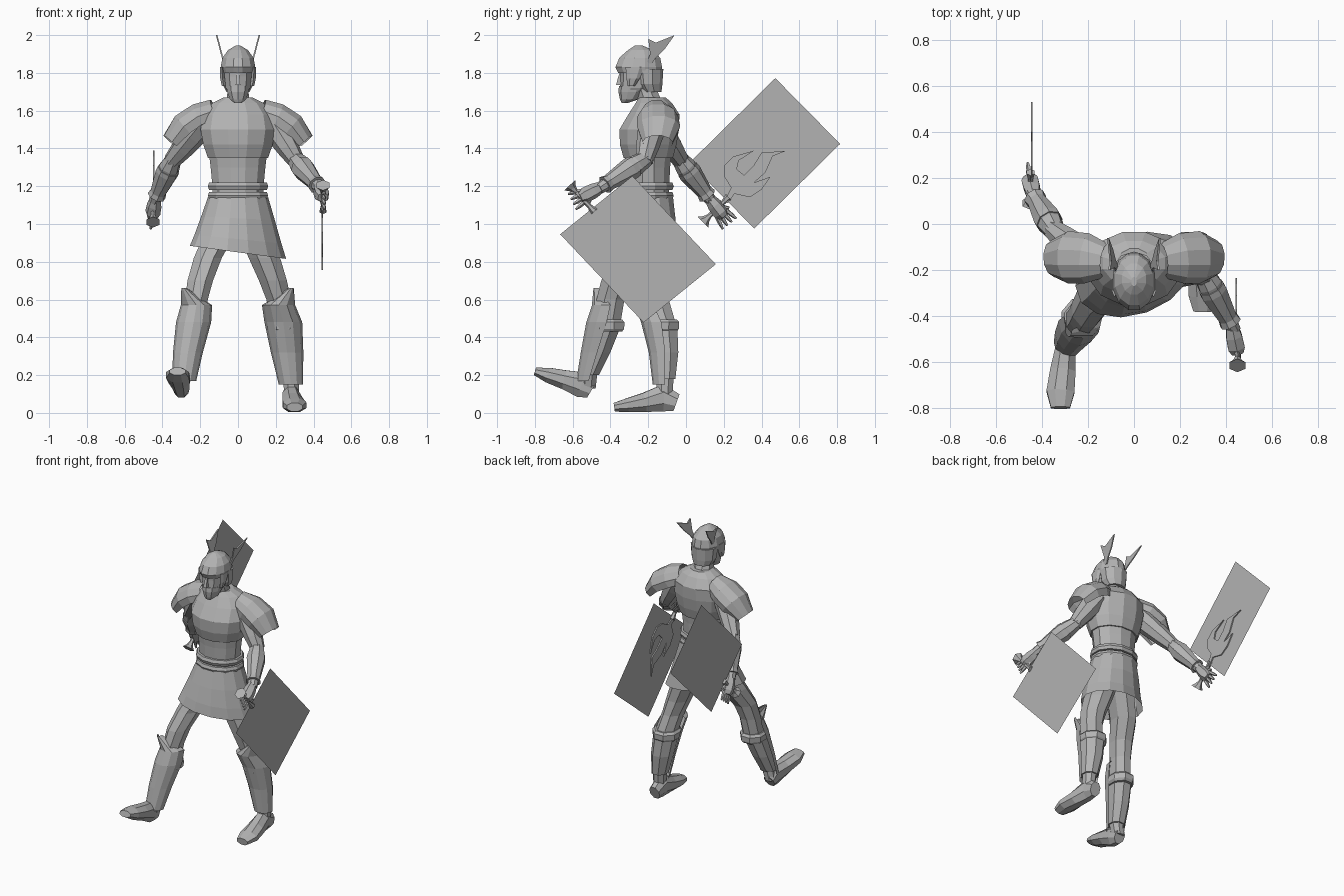
import bpy
import bmesh
from math import cos, sin, pi
from mathutils import Vector

default_cube = bpy.data.objects.get("Cube")
if default_cube:
    bpy.data.objects.remove(default_cube, do_unlink=True)

# One plain grey for the whole figure
grey = bpy.data.materials.new("plain_grey")
grey.use_nodes = True
grey.diffuse_color = (.45, .45, .45, 1)
shader = next(n for n in grey.node_tree.nodes if n.type == "BSDF_PRINCIPLED")
shader.inputs["Base Color"].default_value = grey.diffuse_color

UP = Vector((0, 0, 1))
RIGHT, LEFT = -1, 1
SIDE_NAME = {RIGHT: "right", LEFT: "left"}


def finish(name, bm, closed=True):
    """Turn a bmesh into a named, flat shaded grey object."""
    if closed:
        bmesh.ops.recalc_face_normals(bm, faces=bm.faces)
    mesh = bpy.data.meshes.new(name)
    bm.to_mesh(mesh)
    bm.free()
    mesh.materials.append(grey)
    part = bpy.data.objects.new(name, mesh)
    bpy.context.collection.objects.link(part)
    return part


def loft(name, rows, sides=8, along_path=False, arc=None, reshape=None):
    """Skin elliptical rings (x, y, z, half width, half depth).
    Rings lie flat, or square to the path; an arc gives an open shell."""
    bm = bmesh.new()
    centres = [Vector(row[:3]) for row in rows]
    rings = []
    for i, row in enumerate(rows):
        across, depth = Vector((1, 0, 0)), Vector((0, 1, 0))
        if along_path:
            tangent = centres[min(i + 1, len(rows) - 1)] - centres[max(i - 1, 0)]
            tangent.normalize()
            across = tangent.cross(UP).normalized()
            depth = across.cross(tangent)
        if arc:
            start, end = arc
            angles = [start + (end - start) * k / sides for k in range(sides + 1)]
        else:
            angles = [2 * pi * (k + .5) / sides for k in range(sides)]
        ring = []
        for angle in angles:
            point = centres[i] + across * row[3] * cos(angle) + depth * row[4] * sin(angle)
            ring.append(bm.verts.new(reshape(point) if reshape else point))
        rings.append(ring)
    count = len(rings[0])
    for lower, upper in zip(rings, rings[1:]):
        for k in range(count - 1 if arc else count):
            n = (k + 1) % count
            bm.faces.new((lower[k], lower[n], upper[n], upper[k]))
    if not arc:
        bm.faces.new(rings[0])
        bm.faces.new(rings[-1])
    return finish(name, bm)


def sheet(name, points, thickness=0):
    """Flat outline in space, optionally thickened along x."""
    bm = bmesh.new()
    face = bm.faces.new([bm.verts.new(p) for p in points])
    if thickness:
        result = bmesh.ops.extrude_face_region(bm, geom=[face], use_keep_orig=True)
        moved = [v for v in result["geom"] if isinstance(v, bmesh.types.BMVert)]
        bmesh.ops.translate(bm, verts=moved, vec=(thickness, 0, 0))
    return finish(name, bm, closed=bool(thickness))


def between(start, end, stations):
    """Rows on the straight line start-end from (fraction, radius) pairs."""
    start, end = Vector(start), Vector(end)
    return [(*start.lerp(end, t), r, r) for t, r in stations]


def central(profile):
    """Rows centred on x = 0 from (y, z, half width, half depth)."""
    return [(0, *row) for row in profile]


# Torso, breastplate, belt and skirt
loft("abdomen", central([(-.2, 1.1, .14, .115), (-.2, 1.2, .14, .115),
                         (-.2, 1.3, .15, .12), (-.2, 1.38, .16, .13)]), 12)
loft("breastplate", central([(-.2, 1.35, .165, .135), (-.2, 1.42, .19, .155),
                             (-.195, 1.5, .205, .163), (-.17, 1.58, .19, .14),
                             (-.17, 1.64, .14, .1), (-.18, 1.67, .08, .075)]), 12)
for name, base in (("lower_belt", 1.13), ("upper_belt", 1.18)):
    loft(name, central([(-.2, base, .158, .132), (-.2, base + .02, .165, .14),
                        (-.2, base + .04, .158, .132)]), 12)


def skirt_shape(point):
    """Swing the hem with the stride and lift it on the right."""
    drop = (1.14 - point.z) / .3
    point.y += .2 * point.x * drop
    point.z -= .14 * point.x * drop
    return point


loft("skirt", central([(-.2, 1.14, .16, .135), (-.21, 1.03, .195, .155),
                       (-.22, .92, .23, .17), (-.22, .85, .255, .18)]), 14,
     arc=(0, 2 * pi), reshape=skirt_shape)

# Neck, head, beard and helmet
loft("neck", central([(-.18, 1.62, .07, .07), (-.21, 1.7, .06, .065),
                      (-.23, 1.78, .06, .07)]), 8)
loft("face", central([(-.29, 1.68, .045, .055), (-.265, 1.72, .068, .085),
                      (-.25, 1.78, .078, .1), (-.25, 1.84, .08, .105)]), 10)
loft("beard", central([(-.325, 1.64, .02, .015), (-.3, 1.66, .045, .05),
                       (-.285, 1.7, .06, .073), (-.28, 1.73, .065, .075)]), 10)
loft("nose", central([(-.35, 1.735, .018, .028), (-.35, 1.76, .014, .02),
                      (-.34, 1.81, .01, .012)]), 4)
loft("helmet_back", central([(-.185, 1.7, .065, .055), (-.2, 1.74, .085, .075),
                             (-.205, 1.82, .093, .085)]), 10)
loft("helmet_dome", central([(-.245, 1.8, .088, .118), (-.25, 1.83, .095, .128),
                             (-.245, 1.88, .085, .112), (-.24, 1.92, .055, .07),
                             (-.25, 1.945, .012, .02)]), 12)
HORN = [(-.21, 1.85), (-.19, 1.9), (-.2, 1.98), (-.16, 1.96),
        (-.06, 2), (-.11, 1.93), (-.16, 1.88), (-.18, 1.85)]
for side in (RIGHT, LEFT):
    label = SIDE_NAME[side]
    sheet(label + "_horn",
          [(side * (.07 + .26 * (z - 1.85)), y, z) for y, z in HORN], side * .008)
    loft(label + "_cheek_guard",
         [(side * .075, -.29, 1.73, .012, .02), (side * .082, -.28, 1.77, .014, .035),
          (side * .085, -.27, 1.83, .012, .05)], 6)
    # Shoulder guards flaring over the upper arms
    loft(label + "_shoulder_guard",
         [(side * .12, -.16, 1.59, .075, .075), (side * .2, -.15, 1.56, .11, .085),
          (side * .28, -.145, 1.51, .115, .085), (side * .35, -.15, 1.43, .08, .06)],
         7, along_path=True, arc=(-.15 * pi, 1.15 * pi))

# Arms: one swings back, the other forward
ARMS = {RIGHT: ((-.17, -.17, 1.55), (-.345, -.03, 1.34), (-.435, .12, 1.14), (-.455, .2, 1.04)),
        LEFT: ((.17, -.17, 1.55), (.305, -.22, 1.34), (.425, -.44, 1.2), (.45, -.56, 1.14))}
for side, (shoulder, elbow, wrist, knuckles) in ARMS.items():
    label = SIDE_NAME[side]
    loft(label + "_upper_arm",
         between(shoulder, elbow, [(0, .075), (.35, .07), (.7, .06), (1.05, .045)]),
         along_path=True)
    loft(label + "_forearm",
         between(elbow, wrist, [(-.1, .04), (.2, .056), (.6, .045), (1.1, .03)]),
         along_path=True)
    loft(label + "_bracer",
         between(elbow, wrist, [(.25, .06), (.35, .062), (.85, .043), (.95, .05)]),
         along_path=True)
    loft(label + "_palm",
         between(wrist, knuckles, [(0, .028), (.4, .04), (.8, .042), (1, .03)]),
         6, along_path=True)
    # Four fingers fanned across the knuckles, and a thumb
    root = Vector(wrist).lerp(Vector(knuckles), .85)
    reach = (Vector(knuckles) - Vector(wrist)).normalized()
    spread = reach.cross(Vector((1, 0, 0))).normalized()
    for k in range(4):
        start = root + spread * .02 * (k - 1.5)
        tip = start + reach * .07 + spread * .01 * (k - 1.5)
        loft(f"{label}_finger_{k + 1}",
             between(start, tip, [(0, .012), (.6, .011), (1, .006)]), 5, along_path=True)
    thumb = Vector(wrist).lerp(Vector(knuckles), .4)
    loft(label + "_thumb",
         between(thumb, thumb + reach * .06 - spread * .05, [(0, .016), (1, .008)]),
         5, along_path=True)

# Weapons: a backing panel, a flame shaped blade and a hilt in each hand
FLAME = [(-.015, .03), (.065, .005), (.08, -.065), (.12, -.105), (.19, -.105),
         (.29, -.05), (.195, -.07), (.155, -.045), (.16, .005), (.23, .005),
         (.31, -.015), (.41, .07), (.34, .04), (.25, .075), (.17, .07),
         (.255, .11), (.17, .125), (.1, .11), (.055, .04), (-.005, .05)]
PANEL = [(0, -.245), (.64, -.245), (.64, .245), (0, .245)]
GRIPS = {RIGHT: ((.19, 1.15), (.71, .7), (.7, -.71)),
         LEFT: ((-.475, 1.1), (.69, -.73), (-.78, -.63))}
for side, (grip, forward, sideways) in GRIPS.items():
    label = SIDE_NAME[side]

    def place(along, lateral, x):
        return Vector((x, grip[0] + along * forward[0] + lateral * sideways[0],
                       grip[1] + along * forward[1] + lateral * sideways[1]))

    sheet(label + "_panel", [place(a, b, side * .45) for a, b in PANEL])
    sheet(label + "_flame_blade",
          [place(a, b, side * .449) for a, b in FLAME], -side * .008)
    loft(label + "_hilt",
         between(place(-.17, .03, side * .45), place(.02, .03, side * .45),
                 [(0, .04), (.12, .022), (.25, .013), (.8, .013), (1, .02)]),
         6, along_path=True)

# Legs: right strides forward, left carries the weight
LEGS = {RIGHT: [(-.09, -.24, .96, .09, .1), (-.16, -.3, .82, .08, .1),
                (-.2, -.37, .7, .073, .085), (-.22, -.4, .6, .065, .08),
                (-.235, -.42, .48, .065, .08), (-.265, -.47, .32, .057, .065),
                (-.285, -.515, .2, .046, .048), (-.3, -.52, .13, .04, .045)],
        LEFT: [(.08, -.21, .96, .09, .1), (.14, -.2, .82, .09, .1),
               (.185, -.19, .7, .08, .09), (.215, -.17, .6, .07, .085),
               (.24, -.13, .48, .072, .08), (.26, -.11, .32, .064, .065),
               (.28, -.11, .18, .046, .048), (.285, -.115, .08, .04, .045)]}
FEET = {RIGHT: [(-.3, -.5, .12, .04, .05), (-.3, -.55, .15, .047, .075),
                (-.31, -.64, .175, .06, .055), (-.32, -.73, .2, .066, .043),
                (-.32, -.8, .22, .045, .022)],
        LEFT: [(.28, -.05, .055, .04, .05), (.28, -.12, .08, .048, .078),
               (.29, -.22, .055, .06, .055), (.3, -.31, .04, .067, .04),
               (.3, -.38, .03, .045, .025)]}


def widen(row, extra, lift=0):
    x, y, z, a, b = row
    return (x, y, z + lift, a + extra, b + extra)


for side, rows in LEGS.items():
    label = SIDE_NAME[side]
    knee, calf, shin, ankle = rows[3:7]
    loft(label + "_leg", rows, 8)
    loft(label + "_boot_top", [widen(r, .01) for r in (calf, shin, ankle)], 8)
    loft(label + "_boot_cuff", [widen(calf, .008, -.05), widen(calf, .02, -.035),
                                widen(calf, .022), widen(calf, .008, .015)], 8)
    loft(label + "_foot", FEET[side], 8, along_path=True)
    # Shin guard shell rising to a pointed knee
    point = (knee[0] + side * .065, knee[1] - .06, knee[2] + .06, .015, .03)
    loft(label + "_shin_guard",
         [widen(ankle, .018, -.03), widen(shin, .022), widen(calf, .028),
          widen(knee, .018, -.03), point], 6, arc=(pi, 2 * pi))
